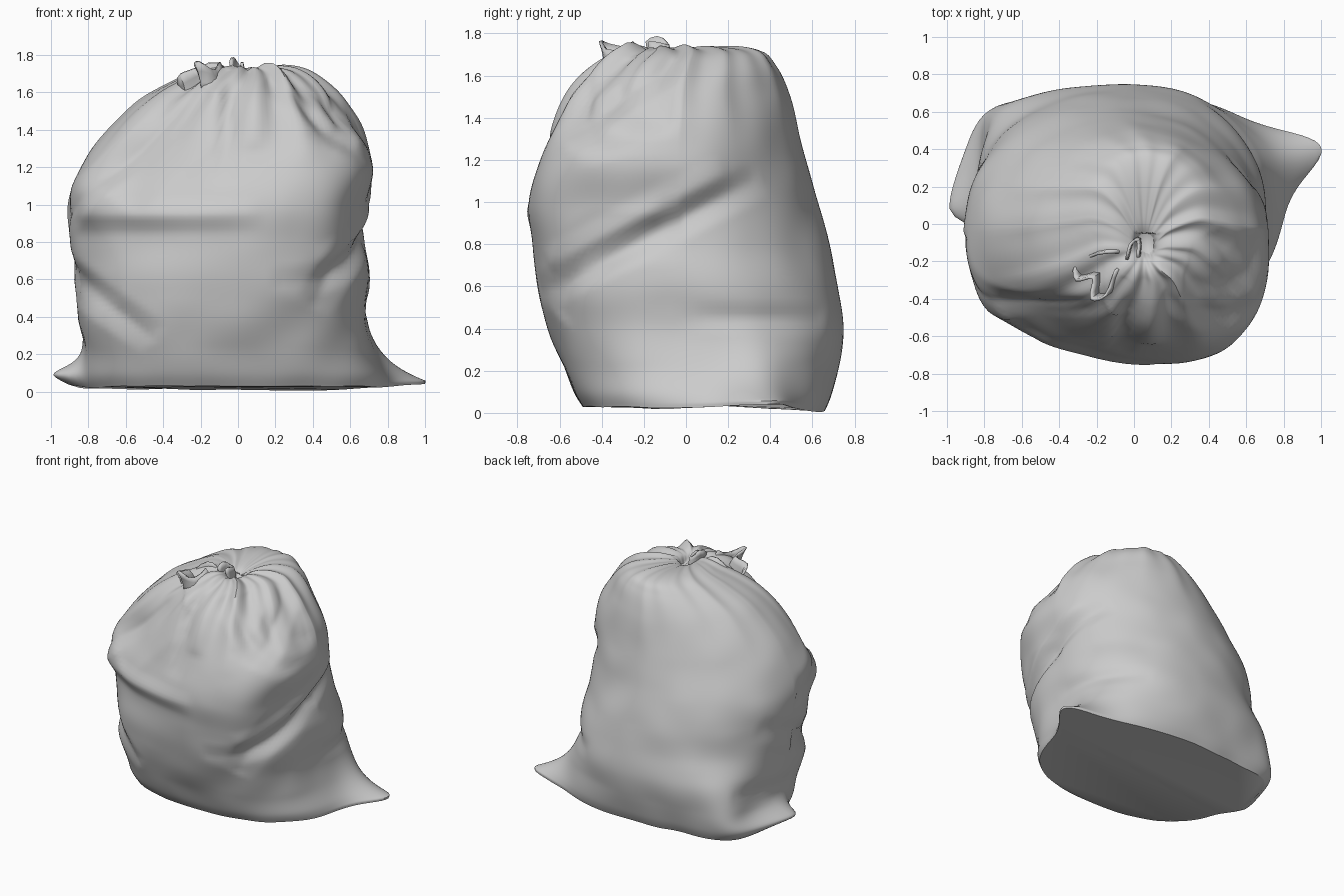
import bpy, bmesh, math
from mathutils import Vector, noise

if "Cube" in bpy.data.objects:
    bpy.data.objects.remove(bpy.data.objects["Cube"])

# Sack profile: z, x min, x max, y min, y max, squareness of front, of back
KEYS = [
    (0.02, -.79, .76, -.49, .66, 2.5, 2.5), (0.09, -.82, .76, -.53, .69, 2.5, 2.5),
    (0.22, -.83, .72, -.58, .72, 2.5, 2.5), (0.40, -.86, .69, -.65, .75, 2.5, 2.4),
    (0.60, -.87, .70, -.69, .72, 2.5, 2.2), (0.80, -.90, .68, -.70, .68, 2.5, 2.1),
    (0.98, -.91, .68, -.71, .63, 2.5, 2.0), (1.18, -.85, .72, -.66, .57, 2.4, 1.85),
    (1.38, -.71, .67, -.60, .53, 2.3, 1.8), (1.54, -.55, .57, -.52, .48, 2.2, 1.8),
    (1.65, -.37, .46, -.42, .43, 2.1, 1.9), (1.715, -.22, .35, -.32, .37, 2.0, 1.9),
    (1.735, -.10, .22, -.25, .22, 2.0, 2.0), (1.71, -.01, .12, -.18, .02, 2.0, 2.0),
    (1.66, .03, .08, -.13, -.07, 2.0, 2.0)]
SEG, SUB = 144, 8

# Folds: side, start, end, depth (negative is a groove), width
FOLDS = [
    ("front", (-.90, .94), (.12, .95), .03, .09),
    ("front", (-.95, .90), (-.15, 1.68), -.055, .09),
    ("front", (-.65, 1.05), (-.15, 1.6), -.06, .18),
    ("front", (-.07, 1.10), (-.05, 1.72), -.035, .06),
    ("front", (.08, 1.3), (.08, 1.78), .035, .10),
    ("front", (.16, 1.68), (.68, 1.22), -.035, .06),
    ("front", (.28, 1.70), (.72, 1.34), -.035, .06),
    ("front", (.40, .45), (.70, .92), -.03, .10),
    ("front", (-.92, .62), (-.45, .28), -.035, .10),
    ("right", (-.70, .57), (.35, 1.11), -.04, .09),
    ("right", (-.65, .70), (.20, 1.15), .025, .09),
    ("right", (.0, .46), (.65, .44), -.02, .08),
    ("right", (-.55, 1.30), (-.05, 1.68), -.04, .08),
    ("left", (-.1, .25), (.55, .35), -.02, .10),
    ("left", (-.5, .50), (.3, .80), -.02, .10)]


def catmull(a, b, c, d, t):
    return .5 * (2*b + (c-a)*t + (2*a-5*b+4*c-d)*t*t + (3*b-a-3*c+d)*t**3)


def bump(d, w):
    return math.exp(-(d / w) ** 2)


def spow(v, e):
    return math.copysign(abs(v) ** e, v)


def turn(a, b):
    return (a - b + math.pi) % (2 * math.pi) - math.pi


def fold(p, a, b, w):
    """Strength of a crisp fold at p, fading out towards both ends."""
    p, a, b = Vector(p), Vector(a), Vector(b)
    t = max(0, min(1, (p-a).dot(b-a) / (b-a).length_squared))
    return max(0, 1 - (p - a.lerp(b, t)).length / w) * math.sqrt(max(0, math.sin(math.pi * t)))


def sack_point(key, th):
    z, x0, x1, y0, y1, nf, nb = key
    n = nb if math.sin(th) > 0 else nf
    ux, uy = spow(math.cos(th), 2/n), spow(math.sin(th), 2/n)
    x = (x0+x1)/2 + ux*(x1-x0)/2
    y = (y0+y1)/2 + uy*(y1-y0)/2
    y -= .17 * ux * max(0, -uy) * bump(z - .95, .45)
    # flattened seam corners at the base
    ang = math.atan2(y - .08, x)
    d = turn(ang, math.radians(20))
    er = (.7*bump(d, .2) + .3*bump(d, .5)) * math.exp(-max(0, z-.04) / .13)
    d = turn(ang, math.radians(176))
    el = bump(d, .42 if d < 0 else .16) * bump(z - .07, .08)
    back = bump(turn(ang, math.radians(146)), .25) * bump(z - .1, .3)
    x += .28*er - .17*el - .10*back
    y += .07*er - .05*el + .08*back
    low = bump(z, .1)
    z += (.03*er + .03*el - .018*y + .010*noise.noise(Vector((x*4, y*4, 1)))) * low
    # front shoulders
    off = .07 * bump(turn(th, math.radians(218)), .35) * bump(z - 1.06, .13)
    off += .04 * bump(turn(th, math.radians(-45)), .5) * bump(z - 1.25, .25)
    for side, a, b, depth, w in FOLDS:
        if side == "front" and y < -.05:
            off += depth * fold((x, z), a, b, w)
        elif side == "right" and x > .2 or side == "left" and x < -.3:
            off += depth * fold((y, z), a, b, w)
    # small dents, then pleats gathered at the neck
    off += .014 * noise.noise(Vector((x*3.5, y*3.5, z*4))) * min(1, z*4)
    r = math.hypot(x - .05, y + .1)
    if z > 1.2:
        amp = min(1, (z-1.2)/.4) * min(1, r/.2)
        front = .25 + .75 * max(0, -math.sin(th - .3))
        wave = 1.2 - 2*abs(math.sin(5*th + math.sin(2*th))) + .6*math.sin(17*th + 1)
        off += .016 * amp * front * wave
        z += .016 * amp * front * wave
    out = Vector((math.cos(th), math.sin(th), 0))
    return Vector((x, y, max(z, .005))) + out * off


def make_object(name, bm, angle):
    bmesh.ops.recalc_face_normals(bm, faces=bm.faces)
    me = bpy.data.meshes.new(name)
    bm.to_mesh(me)
    bm.free()
    ob = bpy.data.objects.new(name, me)
    bpy.context.collection.objects.link(ob)
    bpy.ops.object.select_all(action='DESELECT')
    ob.select_set(True)
    bpy.context.view_layer.objects.active = ob
    bpy.ops.object.shade_smooth_by_angle(angle=math.radians(angle))
    return ob


def loft(bm, rows, closed):
    for r0, r1 in zip(rows, rows[1:]):
        n = len(r0)
        for i in range(n if closed else n - 1):
            j = (i + 1) % n
            bm.faces.new((r0[i], r0[j], r1[j], r1[i]))


# Sack body
rings = []
for i in range(len(KEYS) - 1):
    q = [KEYS[max(0, min(len(KEYS)-1, i+k))] for k in (-1, 0, 1, 2)]
    rings += [[catmull(*v, s/SUB) for v in zip(*q)] for s in range(SUB)]
rings.append(KEYS[-1])
bm = bmesh.new()
rows = [[bm.verts.new(sack_point(k, 2*math.pi*s/SEG)) for s in range(SEG)] for k in rings]
loft(bm, rows, True)
bm.faces.new(rows[0])
bm.faces.new(rows[-1])
make_object("sack_body", bm, 60)


# Crumpled cloth mouth standing up beside the neck
def ruffle(name, path, height, lean):
    bm = bmesh.new()
    pts = [Vector(p) for p in path]
    n = len(pts)
    line = [Vector([catmull(*(pts[max(0, min(n-1, i+k))][c] for k in (-1, 0, 1, 2)), s/3)
                    for c in range(3)]) for i in range(n-1) for s in range(3)] + [pts[-1]]
    rows = []
    for t in (0, .35, .7, 1):
        rows.append([bm.verts.new(p + Vector((lean[0]*t*t, lean[1]*t*t,
                     height*t*(1 + .2*math.sin(i*.9))))) for i, p in enumerate(line)])
    loft(bm, rows, False)
    ob = make_object(name, bm, 50)
    mod = ob.modifiers.new("thickness", 'SOLIDIFY')
    mod.thickness = .015
    mod.offset = 0


ruffle("mouth_ruffle", [(-.04, -.12, 1.60), (-.16, -.13, 1.58), (-.27, -.19, 1.52), (-.27, -.27, 1.53),
                        (-.18, -.26, 1.62), (-.19, -.37, 1.60), (-.11, -.35, 1.60), (-.06, -.22, 1.62)],
       .14, (-.04, -.03))
ruffle("neck_tuft", [(-.03, -.18, 1.66), (-.01, -.10, 1.67), (.03, -.08, 1.66), (.03, -.17, 1.64)],
       .10, (-.01, -.01))
